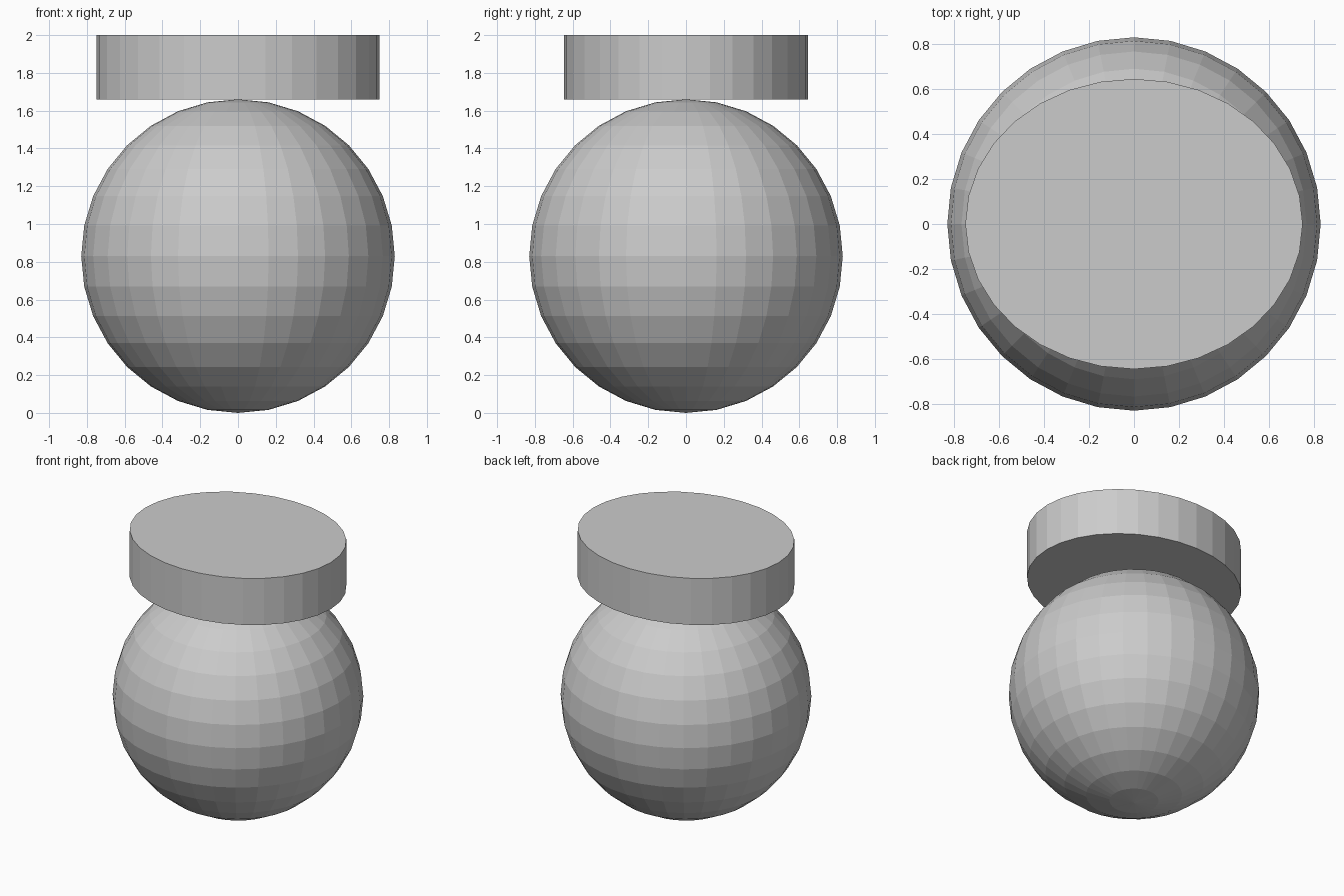
import bpy

if "Cube" in bpy.data.objects:
    bpy.data.objects.remove(bpy.data.objects["Cube"])

RADIUS = 0.83
CAP_BASE = 2 * RADIUS
CAP_HEIGHT = 2.0 - CAP_BASE

# Faceted ball body resting on the ground
bpy.ops.mesh.primitive_uv_sphere_add(segments=32, ring_count=16, radius=RADIUS,
                                     location=(0, 0, RADIUS))
bpy.context.object.name = "ball_body"

# Flat oval cap balanced on top of the ball
bpy.ops.mesh.primitive_cylinder_add(vertices=32, radius=1, depth=CAP_HEIGHT,
                                    location=(0, 0, CAP_BASE + CAP_HEIGHT / 2))
cap = bpy.context.object
cap.name = "oval_cap"
cap.scale = (0.75, 0.645, 1)
bpy.ops.object.transform_apply(location=False, rotation=False, scale=True)
